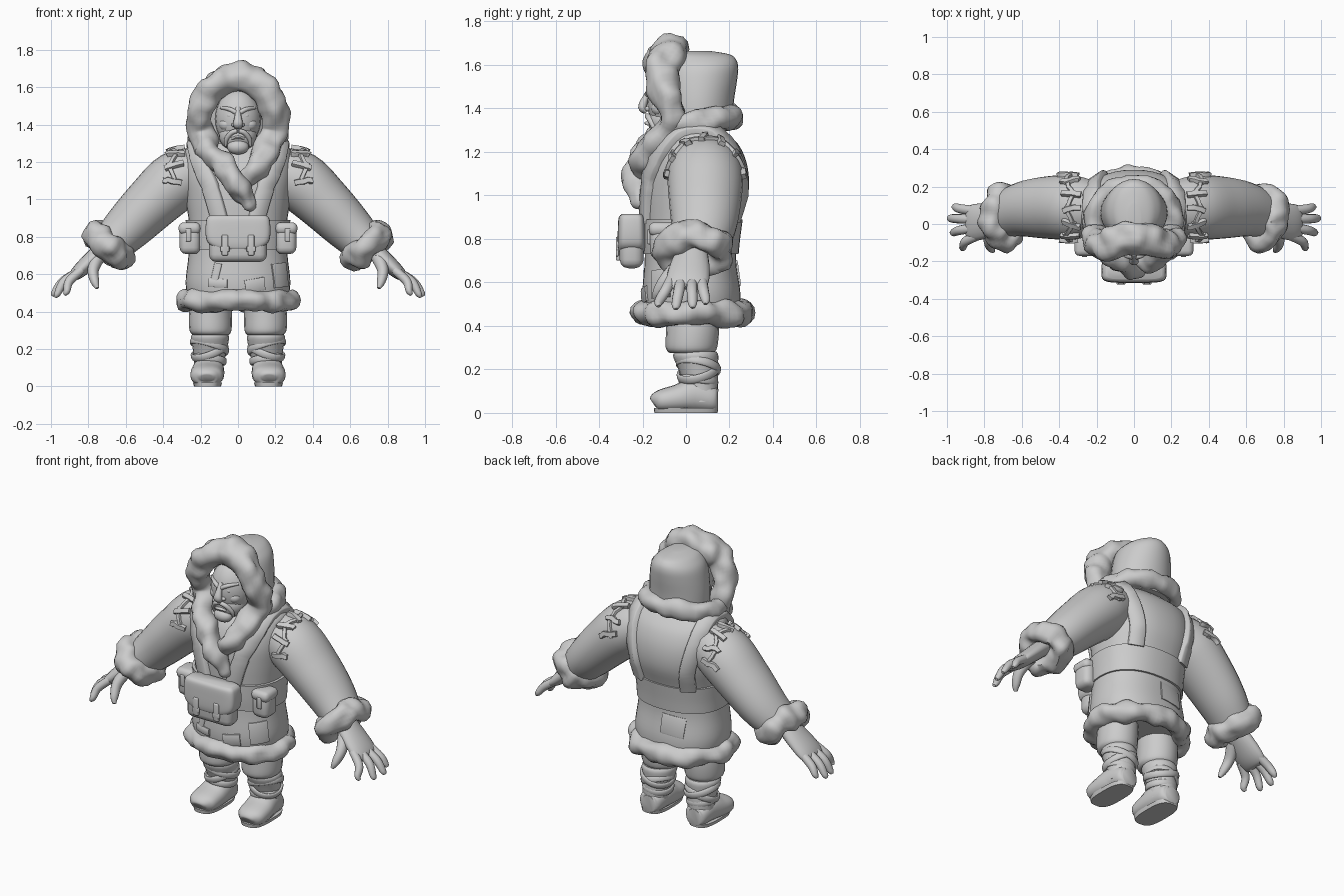
import bpy, bmesh
from math import sin, cos, pi, radians, copysign
from mathutils import Vector, noise
from mathutils.bvhtree import BVHTree

if "Cube" in bpy.data.objects:
    bpy.data.objects.remove(bpy.data.objects["Cube"])

clay = bpy.data.materials.new("clay_grey")
clay.use_nodes = True
clay.diffuse_color = (0.6, 0.6, 0.6, 1)
clay.node_tree.nodes["Principled BSDF"].inputs["Base Color"].default_value = (0.6, 0.6, 0.6, 1)
X, Y, Z = Vector((1, 0, 0)), Vector((0, 1, 0)), Vector((0, 0, 1))
SIDES = (("left", 1), ("right", -1))
made = []


def finish(name, bm):
    bmesh.ops.recalc_face_normals(bm, faces=bm.faces)
    me = bpy.data.meshes.new(name)
    bm.to_mesh(me)
    bm.free()
    me.materials.append(clay)
    ob = bpy.data.objects.new(name, me)
    bpy.context.collection.objects.link(ob)
    made.append(ob)
    return ob


def spline(pts, steps, closed=False):
    """Catmull-Rom samples through tuples of any length."""
    n, out = len(pts), []
    get = (lambda i: pts[i % n]) if closed else (lambda i: pts[max(0, min(n - 1, i))])
    for i in range(n if closed else n - 1):
        a, b, c, d = get(i - 1), get(i), get(i + 1), get(i + 2)
        for k in range(steps):
            t = k / steps
            out.append([q + t / 2 * (r - p + t * (2 * p - 5 * q + 4 * r - w + t * (3 * (q - r) + w - p)))
                        for p, q, r, w in zip(a, b, c, d)])
    return out if closed else out + [list(pts[-1])]


def bridge(bm, rings, closed):
    n = len(rings[0])
    for i in range(len(rings) if closed else len(rings) - 1):
        a, b = rings[i], rings[(i + 1) % len(rings)]
        for j in range(n):
            bm.faces.new((a[j], a[(j + 1) % n], b[(j + 1) % n], b[j]))
    if not closed:
        bm.faces.new(rings[0])
        bm.faces.new(rings[-1])


def sweep(name, pts, ref=Y, s=1, closed=False, lump=0.0, power=2, sides=20, steps=5, axis=None):
    """Points are (x, y, z, radius along ref, radius across ref); axis fixes the ring direction."""
    sm = spline([(p[0] * s, *p[1:]) for p in pts], steps, closed)
    bm, rings, n = bmesh.new(), [], len(sm)
    for i, p in enumerate(sm):
        nxt = sm[(i + 1) % n] if closed else sm[min(i + 1, n - 1)]
        prv = sm[i - 1] if closed else sm[max(i - 1, 0)]
        t = axis or (Vector(nxt[:3]) - Vector(prv[:3])).normalized()
        u = (ref - t * ref.dot(t)).normalized()
        v = t.cross(u)
        ring = []
        for j in range(sides):
            a = 2 * pi * j / sides
            c, d = [copysign(abs(q) ** (2 / power), q) for q in (cos(a), sin(a))]
            off = u * c * max(p[3], .002) + v * d * max(p[4], .002)
            co = Vector(p[:3]) + off
            if lump:
                co += off.normalized() * lump * noise.noise(co * 13)
            ring.append(bm.verts.new(co))
        rings.append(ring)
    bridge(bm, rings, closed)
    return finish(name, bm)


def loop(name, centre, u, v, a, b, r, lump=0.0, count=12, flat=1.0, s=1):
    """Closed tube on an ellipse spanned by u and v."""
    axis = u.cross(v).normalized()
    pts = [(*(centre + u * a * cos(q) + v * b * sin(q)), r, r * flat)
           for q in (2 * pi * i / count for i in range(count))]
    if s < 0:
        axis = Vector((-axis.x, axis.y, axis.z))
    return sweep(name, pts, axis, s, True, lump, sides=16)


def tree(ob):
    return BVHTree.FromPolygons([v.co for v in ob.data.vertices], [p.vertices for p in ob.data.polygons])


def ribbon(name, surface, pts, width, thick=.014, s=1, steps=6):
    """Flat band laid on a surface."""
    hits = [surface.find_nearest(Vector((p[0] * s, p[1], p[2])))[:2] for p in spline(pts, steps)]
    bm, rings = bmesh.new(), []
    for i, (co, nor) in enumerate(hits):
        t = hits[min(i + 1, len(hits) - 1)][0] - hits[max(i - 1, 0)][0]
        side = t.cross(nor).normalized() * width / 2
        rings.append([bm.verts.new(co + side * k + nor * h)
                      for k, h in ((-1, -.02), (-1, thick * .7), (-.85, thick), (.85, thick), (1, thick * .7), (1, -.02))])
    bridge(bm, rings, False)
    return finish(name, bm)


def box(name, loc, size, bevel):
    bm = bmesh.new()
    bmesh.ops.create_cube(bm, size=1)
    for v in bm.verts:
        v.co = Vector(loc) + Vector([c * k for c, k in zip(v.co, size)])
    bmesh.ops.bevel(bm, geom=bm.edges[:], offset=bevel, segments=3, profile=.5, affect='EDGES')
    return finish(name, bm)


def ball(name, loc, size):
    bm = bmesh.new()
    bmesh.ops.create_uvsphere(bm, u_segments=24, v_segments=16, radius=1)
    for v in bm.verts:
        v.co = Vector(loc) + Vector([c * k for c, k in zip(v.co, size)])
    return finish(name, bm)


# Coat, hem and belt
coat = [(.44, .03, .26, .215), (.55, .025, .28, .225), (.7, .02, .265, .21), (.85, .025, .26, .215),
        (1.0, .045, .28, .24), (1.12, .05, .295, .235), (1.22, .05, .29, .2), (1.285, .05, .265, .14), (1.33, .05, .15, .08)]
body = sweep("coat", [(0, cy, z, ry, rx) for z, cy, rx, ry in coat], power=2.3, sides=40, axis=Z)
skin = tree(body)
sweep("belt", [(0, .022, .73, .22, .272), (0, .022, .8, .227, .274), (0, .027, .89, .234, .28)],
      power=2.3, sides=40, axis=Z)
loop("hem_fur", Vector((0, .03, .46)), X, Y, .27, .222, .058, .024, 16)

# Hood with fur trim and collar
sweep("hood", [(0, .06, 1.3, .15, .18), (0, .06, 1.43, .16, .178), (0, .065, 1.53, .17, .165), (0, .07, 1.59, .17, .148),
               (0, .068, 1.628, .16, .118), (0, .055, 1.65, .14, .085), (0, .035, 1.665, .07, .035)], sides=32, axis=Z)
half = [(.195, -.06, 1.36, .062, .068), (.198, -.095, 1.47, .07, .07), (.155, -.115, 1.575, .08, .073),
        (.08, -.085, 1.63, .09, .082)]
flip = lambda pts: [(-p[0], *p[1:]) for p in pts]
sweep("hood_fur", [(.08, -.2, .95, .02, .02), (.05, -.22, 1.0, .05, .048), (-.01, -.225, 1.09, .065, .06),
                   (-.08, -.19, 1.18, .07, .065), (-.155, -.12, 1.26, .065, .065)] + flip(half)
      + [(0, -.07, 1.652, .088, .086)] + half[::-1]
      + [(.15, -.12, 1.25, .065, .065), (.09, -.19, 1.17, .068, .065), (.03, -.195, 1.11, .045, .045)], lump=.028, steps=6)
sweep("collar_fur", [(-.19, -.06, 1.32, .055, .05), (-.215, .05, 1.335, .055, .05), (-.14, .17, 1.355, .055, .052),
                     (0, .215, 1.36, .055, .052), (.14, .17, 1.355, .055, .052), (.215, .05, 1.335, .055, .05),
                     (.19, -.06, 1.32, .055, .05)], Z, lump=.022)

# Face
ball("head", (0, -.06, 1.43), (.122, .118, .16))
ball("jaw", (0, -.085, 1.34), (.102, .09, .085))
ball("chin_beard", (0, -.145, 1.28), (.058, .042, .04))
sweep("nose", [(0, -.165, 1.49, .01, .014), (0, -.185, 1.45, .015, .017), (0, -.2, 1.405, .02, .026),
               (0, -.18, 1.385, .012, .02)], sides=12)
sweep("mouth", [(-.035, -.168, 1.325, .008, .006), (0, -.178, 1.332, .014, .009), (.035, -.168, 1.325, .008, .006)], sides=10)
for side, s in SIDES:
    ball(side + "_eye", (s * .042, -.155, 1.448), (.019, .014, .011))
    ball(side + "_cheek", (s * .06, -.12, 1.4), (.042, .04, .036))
    ball(side + "_nostril", (s * .021, -.175, 1.398), (.015, .014, .012))
    sweep(side + "_brow", [(.01, -.176, 1.464, .014, .013), (.045, -.165, 1.482, .014, .012),
                           (.09, -.122, 1.49, .01, .008)], s=s, sides=10)
    sweep(side + "_moustache", [(.004, -.176, 1.366, .014, .012), (.035, -.17, 1.356, .014, .014),
                                (.062, -.15, 1.32, .013, .013), (.066, -.14, 1.285, .006, .006)], s=s, sides=10)

# Arms, cuffs and hands
for side, s in SIDES:
    arm = sweep(side + "_sleeve", [(.2, .085, 1.15, .14, .13), (.325, .088, 1.1, .172, .16), (.46, .088, .98, .167, .148),
                                   (.59, .08, .85, .148, .13), (.7, .05, .74, .12, .105)], s=s, sides=28)
    loop(side + "_cuff_fur", Vector((.692, .04, .752)), Vector((.75, 0, .66)), Y, .095, .118, .07, .03, 12, .9, s)
    sweep(side + "_palm", [(.68, .035, .775, .06, .05), (.77, .02, .69, .088, .046), (.84, .01, .625, .098, .04),
                           (.88, .005, .59, .09, .028), (.897, .005, .575, .065, .01)], s=s)
    for name, root, tip, reach, low in (("little", .07, .09, .965, .505), ("ring", .026, .03, .99, .488),
                                        ("middle", -.02, -.045, .975, .482), ("index", -.064, -.125, .925, .495)):
        sweep(side + "_" + name + "_finger",
              [(.84, root, .62, .026, .024), ((reach + .88) / 2, (root + tip) / 2, .562, .025, .024),
               (reach - .01, tip, low + .015, .021, .018), (reach + .004, tip, low - .005, .009, .008)], s=s, sides=12)
    sweep(side + "_thumb", [(.75, -.02, .69, .04, .038), (.775, -.085, .62, .033, .03), (.765, -.127, .56, .025, .023),
                            (.752, -.145, .525, .01, .01)], s=s, sides=12)

    # Shoulder lacing
    top = tree(arm)
    around = lambda deg, x: (x, .085 + .25 * cos(radians(deg)), 1.1 + .25 * sin(radians(deg)))
    for i, deg in enumerate(range(5, 190, 29)):
        slant = 4 if i % 2 else -4
        ribbon(f"{side}_lace_{i}", top, [around(deg - slant, .29), around(deg + slant, .42)], .03, .02, s)
        if i < 6:
            ribbon(f"{side}_cross_lace_{i}", top, [around(deg - 4, .39 if i % 2 else .33),
                                                   around(deg + 33, .33 if i % 2 else .39)], .022, .014, s)

    # Shoulder strap
    ribbon(side + "_strap", skin, [(.1, -.2, .88), (.155, -.21, 1.05), (.215, -.16, 1.19), (.24, -.03, 1.33), (.24, .11, 1.33),
                                   (.225, .22, 1.2), (.2, .27, 1.02), (.185, .25, .87)], .09, .026, s)

    # Trousers and boots
    sweep(side + "_trouser", [(.145, .025, .275, .1, .095), (.147, .025, .3, .118, .112), (.147, .03, .38, .122, .115),
                              (.14, .03, .48, .12, .11)], s=s, axis=Z)
    sweep(side + "_boot_shaft", [(.158, .065, .05, .08, .078), (.154, .068, .13, .08, .08), (.15, .055, .2, .09, .092),
                                 (.15, .045, .26, .104, .102), (.15, .045, .282, .095, .093)], s=s, axis=Z)
    sweep(side + "_foot", [(.158, .148, .06, .045, .05), (.158, .125, .062, .07, .06), (.158, .04, .08, .084, .078),
                           (.164, -.04, .066, .09, .064), (.167, -.11, .056, .085, .053), (.167, -.142, .05, .06, .04),
                           (.167, -.152, .045, .035, .02)], X, s, power=2.3)
    sweep(side + "_sole", [(.163, 0, 0, .145, .072), (.163, 0, .022, .148, .078)], s=s, power=3, steps=2, sides=32, axis=Z)
    for i, (h, tilt, lean) in enumerate(((.145, .15, -.1), (.19, -.35, .25), (.215, .3, -.2))):
        r = .08 + (h - .13) * .17
        loop(f"{side}_boot_wrap_{i}", Vector((.152, .057, h)), Vector((1, 0, tilt)), Vector((0, 1, lean)),
             r, r, .02, 0, 12, .45, s)

    # Belt pouch
    box(side + "_pouch", (s * .257, -.105, .785), (.11, .12, .155), .035)
    box(side + "_pouch_flap", (s * .259, -.107, .845), (.118, .128, .065), .028)
    box(side + "_pouch_tab", (s * .265, -.17, .81), (.028, .014, .07), .005)
    box(side + "_bag_tab", (s * .07, -.312, .755), (.034, .022, .11), .007)
    box(side + "_bag_buckle", (s * .07, -.316, .735), (.048, .014, .03), .005)

# Front bag
box("bag", (0, -.25, .775), (.31, .11, .22), .04)
sweep("bag_flap", [(0, -.25, .915, .045, .15), (0, -.25, .895, .06, .168), (0, -.25, .83, .064, .174),
                   (0, -.25, .775, .064, .165), (0, -.25, .745, .06, .13), (0, -.25, .735, .055, .08)],
      power=5, sides=40, axis=Z)

# Sewn patches
ribbon("back_patch", skin, [(-.16, .25, .64), (0, .28, .65)], .12, .009)
ribbon("front_left_patch", skin, [(.04, -.22, .53), (.15, -.2, .55)], .07, .009)
ribbon("side_left_patch", skin, [(.19, -.16, .59), (.27, -.08, .6)], .13, .009)
ribbon("front_right_patch", skin, [(-.17, -.2, .555), (-.06, -.22, .55)], .045, .009)
ribbon("tear_patch", skin, [(-.13, -.2, .57), (-.11, -.2, .66)], .04, .009)

# Smooth shading with kept sharp edges
bpy.ops.object.select_all(action='DESELECT')
for ob in made:
    ob.select_set(True)
bpy.context.view_layer.objects.active = body
bpy.ops.object.shade_smooth_by_angle(angle=radians(50))
